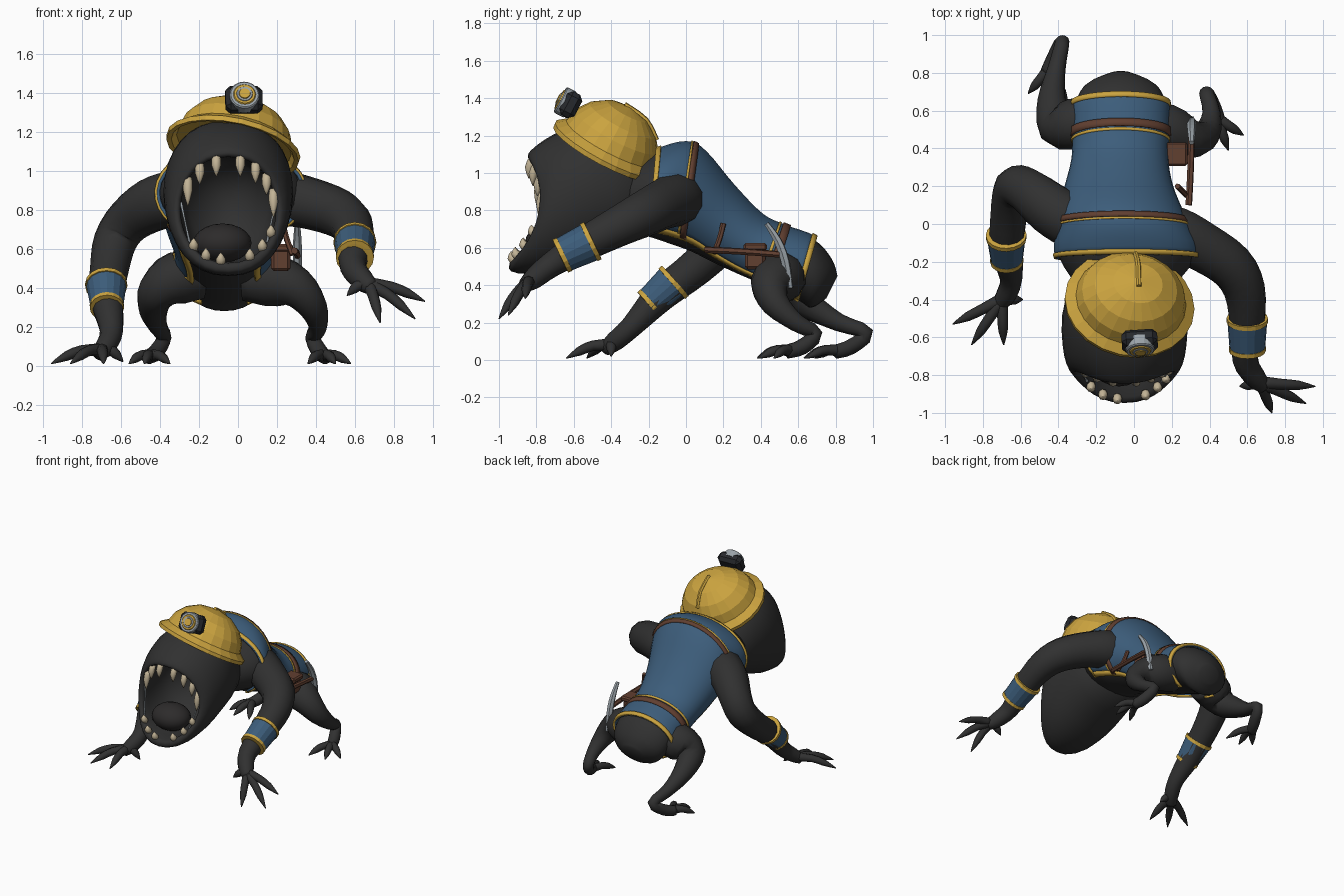
import bpy, bmesh
from math import sin, cos, pi, radians
from mathutils import Vector, Matrix

default_cube = bpy.data.objects.get("Cube")
if default_cube:
    bpy.data.objects.remove(default_cube)


def make_material(name, red, green, blue):
    material = bpy.data.materials.new(name)
    material.use_nodes = True
    colour = (red, green, blue, 1)
    material.diffuse_color = colour
    material.node_tree.nodes["Principled BSDF"].inputs["Base Color"].default_value = colour
    return material


SKIN = make_material("charcoal_skin", .03, .03, .03)
MOUTH = make_material("dark_tongue", .026, .024, .024)
BLUE = make_material("blue_cloth", .046, .11, .198)
YELLOW = make_material("golden_yellow", .6, .37, .05)
LEATHER = make_material("brown_leather", .12, .05, .03)
METAL = make_material("grey_metal", .33, .37, .4)
TOOTH = make_material("ivory", .55, .46, .31)
RUBBER = make_material("black_rubber", .02, .022, .026)


def finish(name, bm, material, smooth):
    bmesh.ops.recalc_face_normals(bm, faces=bm.faces)
    for face in bm.faces:
        face.smooth = smooth
    mesh = bpy.data.meshes.new(name)
    bm.to_mesh(mesh)
    bm.free()
    mesh.materials.append(material)
    obj = bpy.data.objects.new(name, mesh)
    bpy.context.scene.collection.objects.link(obj)
    return obj


def loft(name, rings, material, smooth=True, closed=True):
    bm = bmesh.new()
    rows = [[bm.verts.new(point) for point in ring] for ring in rings]
    count = len(rows[0])
    for a, b in zip(rows, rows[1:]):
        for i in range(count if closed else count - 1):
            j = (i + 1) % count
            bm.faces.new((a[i], a[j], b[j], b[i]))
    if closed:
        bm.faces.new(rows[0])
        bm.faces.new(rows[-1])
    return finish(name, bm, material, smooth)


def catmull(points, t):
    """Smooth interpolation through rows of numbers."""
    i = min(int(t), len(points) - 2)
    f = t - i
    p, q, r, s = [points[max(0, min(len(points) - 1, i + k))] for k in (-1, 0, 1, 2)]
    return [b + f / 2 * (c - a + f * (2 * a - 5 * b + 4 * c - d + f * (3 * (b - c) + d - a)))
            for a, b, c, d in zip(p, q, r, s)]


def tube(name, points, material=SKIN, sides=12, steps=3, smooth=True):
    """Round limb through (x, y, z, radius) points."""
    total = (len(points) - 1) * steps
    path = [catmull(points, i / steps) for i in range(total + 1)]
    spots = [Vector(p[:3]) for p in path]
    side, rings = None, []
    for i, spot in enumerate(spots):
        along = (spots[min(i + 1, total)] - spots[max(i - 1, 0)]).normalized()
        side = along.orthogonal() if side is None else side - along * side.dot(along)
        side.normalize()
        other = along.cross(side)
        radius = max(path[i][3], .002)
        rings.append([spot + radius * (side * cos(a) + other * sin(a))
                      for a in (2 * pi * k / sides for k in range(sides))])
    return loft(name, rings, material, smooth)


def revolve(name, profile, matrix, material, sides=20, smooth=False):
    """Spin (radius, height) points round the local z axis."""
    rings = [[matrix @ Vector((r * cos(2 * pi * k / sides), r * sin(2 * pi * k / sides), h))
              for k in range(sides)] for r, h in profile]
    return loft(name, rings, material, smooth)


def aim(position, direction):
    turn = Vector(direction).to_track_quat("Z", "Y").to_matrix().to_4x4()
    return Matrix.Translation(position) @ turn


def box(name, matrix, size, material, bevel=.01):
    bm = bmesh.new()
    bmesh.ops.create_cube(bm, size=1, matrix=matrix @ Matrix.Diagonal((*size, 1)))
    bmesh.ops.bevel(bm, geom=bm.edges[:], offset=bevel, segments=1, affect="EDGES")
    return finish(name, bm, material, False)


# Torso: top y, top z, bottom y, bottom z, centre x, half width
TORSO = [(-.38, 1.02, -.36, .7, -.05, .22), (-.16, 1.11, -.2, .66, -.035, .36),
         (0, 1.15, -.08, .62, -.05, .34), (.1, 1.1, .03, .58, -.07, .31),
         (.25, .92, .15, .52, -.08, .265), (.4, .765, .28, .46, -.075, .235),
         (.52, .705, .42, .4, -.07, .235), (.69, .64, .6, .32, -.07, .235),
         (.78, .54, .67, .28, -.07, .19), (.81, .45, .75, .33, -.07, .08)]


def torso_ring(u, start, end, count, grow=0):
    ty, tz, by, bz, cx, width = catmull(TORSO, u)
    half = Vector((0, ty - by, tz - bz)) / 2
    half += half.normalized() * grow
    middle = Vector((cx, (ty + by) / 2, (tz + bz) / 2))
    angles = [radians(start + (end - start) * i / count) for i in range(count + 1)]
    return [middle + Vector((cos(a) * (width + grow), 0, 0)) + half * sin(a) for a in angles]


LOW, HIGH = -48, 228


def band(name, u0, u1, grow, material, start=LOW, end=HIGH):
    steps = max(2, int((u1 - u0) * 4))
    count = max(2, int((end - start) / 10))
    rings = [torso_ring(u0 + (u1 - u0) * i / steps, start, end, count, grow)
             for i in range(steps + 1)]
    obj = loft(name, rings, material, closed=False)
    shell = obj.modifiers.new("thickness", "SOLIDIFY")
    shell.thickness = .016
    shell.offset = 0


loft("body", [torso_ring(i / 4, 0, 345, 23) for i in range(37)], SKIN)

# Open vest with trims and belts
band("vest", 1, 7, .014, BLUE)
band("collar_trim", 1, 1.14, .022, YELLOW)
band("hem_trim", 6.85, 7.03, .022, YELLOW, LOW - 15, HIGH + 15)
band("left_edge_trim", 1, 7, .02, YELLOW, LOW - 3, LOW + 5)
band("right_edge_trim", 1, 7, .02, YELLOW, HIGH - 5, HIGH + 3)
band("chest_belt", 2.35, 2.65, .022, LEATHER)
band("chest_piping", 2.22, 2.32, .02, YELLOW)
band("waist_belt", 5.95, 6.2, .024, LEATHER)
band("waist_piping", 5.78, 5.88, .02, YELLOW)

# Head: y, centre z, half width, half height, lean, side pull; outside, then lips and throat
HEAD = [(-.22, .9, .2, .17, 0, 0), (-.3, .9, .28, .265, 0, 0), (-.48, .91, .33, .35, 0, 0),
        (-.66, .86, .328, .375, .05, .02), (-.8, .82, .308, .36, .13, .06),
        (-.88, .8, .28, .325, .17, .1), (-.895, .8, .26, .295, .17, .11),
        (-.87, .8, .245, .272, .17, .11), (-.7, .8, .24, .265, .1, .05),
        (-.5, .82, .2, .22, 0, 0), (-.4, .84, .05, .06, 0, 0)]
HEAD_X = -.05


def head_point(row, a):
    y, cz, width, height, lean, pull = row
    x = width * abs(cos(a)) ** .88 * (1 if cos(a) > 0 else -1)
    z = height * sin(a)
    return Vector((HEAD_X + x, y + lean * z + pull * cos(a) ** 2, cz + z))


loft("head", [[head_point(catmull(HEAD, i / 2), 2 * pi * k / 32) for k in range(32)]
              for i in range(21)], SKIN)
tongue = Matrix.Translation((-.08, -.73, .63)) @ Matrix.Diagonal((.15, .13, .1, 1))
revolve("tongue", [(max(.01, sin(pi * i / 10)), -cos(pi * i / 10)) for i in range(11)],
        tongue, MOUTH, smooth=True)

# Teeth along the lips, and strands at the mouth corners
for jaw, angles, length in (("upper", (20, 39, 58, 78, 102, 124, 146), .095),
                            ("lower", (-28, -47, -66, -97, -115, -134), .05)):
    for number, angle in enumerate(angles):
        root = head_point(HEAD[7], radians(angle))
        drop = Vector((0, -.02, -length if jaw == "upper" else length))
        long_tooth = 1.4 if jaw == "upper" and number in (0, 6) else 1
        tip = root + drop * long_tooth
        middle = root.lerp(tip, .4) + Vector((0, -.01, 0))
        tube(jaw + "_tooth", [(*(root - drop * .1), .022), (*middle, .024), (*tip, .002)],
             TOOTH, sides=8, steps=2)
for angle in (8, 172):
    top = head_point(HEAD[7], radians(angle))
    foot = head_point(HEAD[7], radians(-38 if angle < 90 else 218))
    tube("mouth_strand", [(*top, .007), (*top.lerp(foot, .5), .005), (*foot, .007)],
         METAL, sides=6, steps=2)

# Hard hat
normal = Vector((.19, .46, .87)).normalized()
back = Vector((0, .88, -.46))
back = (back - normal * back.dot(normal)).normalized()
hat = Matrix((back.cross(normal), back, normal)).transposed().to_4x4()
hat = Matrix.Translation((-.027, -.43, 1.11)) @ hat
revolve("helmet", [(.02, .06), (.27, .03), (.29, 0), (.312, -.005), (.315, .022), (.268, .06),
                   (.25, .13), (.2, .2), (.12, .255), (.01, .28)],
        hat @ Matrix.Diagonal((1.11, 1, 1, 1)), YELLOW, sides=22)
crest = [hat @ Vector((0, y, z)) for y, z in ((.21, .19), (.11, .26), (-.03, .28))]
tube("helmet_crest", [(*point, .014) for point in crest], YELLOW, sides=6, smooth=False)

# Headlamp
lamp = aim((.03, -.62, 1.365), (.06, -.87, .46))
box("lamp_housing", lamp, (.19, .14, .09), RUBBER, .025)
for part, radius, depth, material in (("lamp_rim", .077, .06, METAL),
                                      ("lamp_ring", .058, .066, YELLOW),
                                      ("lamp_glass", .043, .07, METAL),
                                      ("lamp_bulb", .03, .075, YELLOW)):
    revolve(part, [(radius, 0), (radius, depth - .006), (radius * .92, depth)], lamp, material)


def digits(name, palm, tips, thickness, lift):
    """Clawed fingers or toes spreading from a palm."""
    palm = Vector(palm)
    for tip in tips:
        tip = Vector(tip)
        knuckle = palm.lerp(tip, .4) + Vector((0, 0, lift))
        joint = palm.lerp(tip, .7) + Vector((0, 0, lift * .7))
        tube(name, [(*palm, thickness), (*knuckle, thickness * .8),
                    (*joint, thickness * .7), (*tip, .003)], sides=8, steps=2)


def cuff(name, centre, direction, wide, narrow):
    place = aim(centre, direction)
    revolve(name, [(wide - .02, -.09), (wide, -.088), (narrow, .088), (narrow - .02, .09)],
            place, BLUE, 16)
    for height, radius in ((-.084, wide + .004), (.084, narrow + .004)):
        revolve(name + "_trim", [(radius - .02, height - .013), (radius, height - .012),
                                 (radius, height + .012), (radius - .02, height + .013)],
                place, YELLOW, 16)


# Left arm, raised
tube("left_arm", [(.12, -.02, .86, .13), (.22, -.05, .86, .145), (.36, -.12, .835, .135),
                  (.51, -.22, .785, .125), (.585, -.35, .72, .11), (.6, -.54, .62, .092),
                  (.59, -.72, .51, .068), (.64, -.81, .44, .058), (.69, -.86, .4, .04)])
digits("left_finger", (.67, -.84, .42),
       [(.96, -.86, .33), (.91, -.95, .24), (.73, -1, .22), (.56, -.86, .36)], .035, .02)
cuff("left_cuff", (.6, -.585, .597), (0, -.9, -.43), .106, .094)

# Right arm, planted
tube("right_arm", [(-.22, 0, .86, .13), (-.32, .01, .86, .145), (-.44, .08, .825, .14),
                   (-.56, .175, .745, .12), (-.63, .19, .64, .112), (-.66, .06, .5, .1),
                   (-.675, -.13, .35, .088), (-.65, -.29, .18, .06), (-.68, -.38, .1, .053),
                   (-.72, -.43, .06, .038)])
digits("right_finger", (-.7, -.4, .08),
       [(-.96, -.53, .01), (-.86, -.64, .01), (-.69, -.64, .01), (-.59, -.4, .02)], .035, .025)
cuff("right_cuff", (-.675, -.13, .36), (.02, -.75, -.66), .104, .084)

# Hind legs
tube("left_leg", [(.03, .52, .45, .12), (.17, .5, .44, .14), (.3, .45, .4, .105),
                  (.385, .48, .3, .075), (.41, .59, .2, .048), (.385, .69, .14, .04),
                  (.42, .62, .07, .042), (.45, .54, .045, .038)])
digits("left_toe", (.44, .56, .05), [(.58, .47, .01), (.5, .39, .01), (.36, .38, .01)], .033, .02)
tube("right_leg", [(-.18, .55, .46, .12), (-.31, .53, .45, .14), (-.41, .52, .385, .105),
                   (-.435, .66, .29, .075), (-.41, .82, .2, .048), (-.38, .965, .145, .038),
                   (-.42, .88, .07, .042), (-.46, .8, .045, .038)])
digits("right_toe", (-.45, .82, .05),
       [(-.56, .69, .01), (-.48, .63, .01), (-.35, .64, .01)], .033, .02)

# Belt pouch and pick
box("pouch", Matrix.Translation((.22, .37, .55)), (.1, .11, .13), LEATHER, .015)
box("pouch_flap", Matrix.Translation((.225, .37, .605)), (.115, .125, .04), LEATHER)
tube("pick_handle", [(.29, .1, .59, .018), (.3, .3, .58, .018), (.305, .5, .565, .018)],
     LEATHER, sides=6, smooth=False)
tube("pouch_strap", [(.28, .15, .57, .015), (.25, .18, .65, .015), (.23, .2, .73, .015)],
     LEATHER, sides=6, smooth=False)
tube("pick_head", [(.305, .43, .73, .014), (.305, .49, .64, .022), (.305, .53, .53, .024),
                   (.305, .555, .385, .018)], METAL, sides=6, smooth=False)
